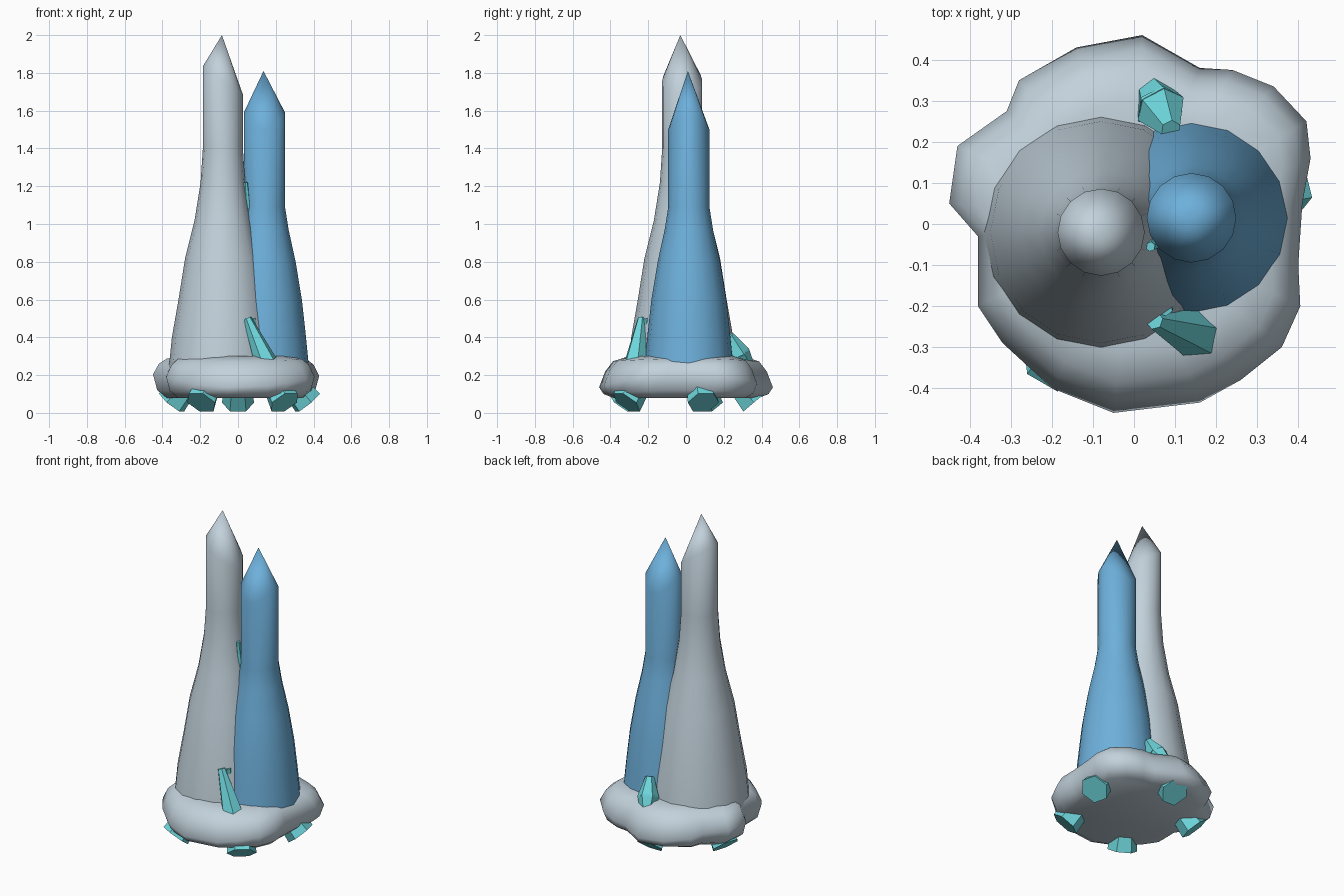
import bpy, bmesh, math
from mathutils import Vector

cube = bpy.data.objects.get("Cube")
if cube:
    bpy.data.objects.remove(cube, do_unlink=True)


def material(name, color):
    m = bpy.data.materials.new(name)
    m.use_nodes = True
    m.diffuse_color = (*color, 1)
    m.node_tree.nodes["Principled BSDF"].inputs["Base Color"].default_value = (*color, 1)
    return m


STONE = material("pale stone", (0.54, 0.64, 0.71))
BLUE = material("blue stone", (0.155, 0.434, 0.71))
TEAL = material("teal crystal", (0.155, 0.67, 0.71))


def finish(name, bm, mat, smooth=None):
    bmesh.ops.recalc_face_normals(bm, faces=bm.faces)
    mesh = bpy.data.meshes.new(name)
    bm.to_mesh(mesh)
    bm.free()
    mesh.materials.append(mat)
    obj = bpy.data.objects.new(name, mesh)
    bpy.context.collection.objects.link(obj)
    if smooth:
        bpy.ops.object.select_all(action="DESELECT")
        obj.select_set(True)
        bpy.context.view_layer.objects.active = obj
        bpy.ops.object.shade_smooth_by_angle(angle=math.radians(smooth))
    return obj


def skin(bm, rings):
    """Bridge consecutive rings of points with quads and cap both ends."""
    loops = [[bm.verts.new(p) for p in ring] for ring in rings]
    n = len(loops[0])
    for a, b in zip(loops, loops[1:]):
        for i in range(n):
            j = (i + 1) % n
            bm.faces.new((a[i], a[j], b[j], b[i]))
    bm.faces.new(loops[0][::-1])
    bm.faces.new(loops[-1])
    return loops


def spire(name, center, profile, rim, tip, mat, sides=16):
    """Flared column with an uneven rim and a pointed top."""
    cx, cy = center
    angles = [2 * math.pi * i / sides for i in range(sides)]
    rings = [[(cx + r * math.cos(a), cy + r * math.sin(a), z) for a in angles]
             for r, z in profile]
    r = profile[-1][0]
    rings.append([(cx + r * math.cos(a), cy + r * math.sin(a), rim(a)) for a in angles])
    bm = bmesh.new()
    loops = skin(bm, rings)
    bmesh.ops.poke(bm, faces=[f for f in bm.faces if set(f.verts) == set(loops[-1])])
    top = [v for v in bm.verts if all(e.other_vert(v) in loops[-1] for e in v.link_edges)][0]
    top.co = tip
    return finish(name, bm, mat, 50)


def crystal(name, start, end, r0, r1):
    """Tapered six-sided prism between two points."""
    start, end = Vector(start), Vector(end)
    turn = (end - start).to_track_quat("Z", "Y")
    rings = []
    for p, r in ((start, r0), (end, r1)):
        rings.append([p + turn @ Vector((r * math.cos(k * math.pi / 3),
                                         r * math.sin(k * math.pi / 3), 0)) for k in range(6)])
    bm = bmesh.new()
    skin(bm, rings)
    return finish(name, bm, TEAL)


# Two spires
spire("tall_spire", (-0.08, -0.02),
      [(0.29, 0.2), (0.27, 0.4), (0.235, 0.6), (0.2, 0.82), (0.15, 1.02), (0.118, 1.22), (0.106, 1.4)],
      lambda a: 1.76 - 0.075 * math.cos(a), (-0.085, -0.03, 2), STONE)
spire("short_spire", (0.14, 0.015),
      [(0.24, 0.2), (0.218, 0.42), (0.198, 0.6), (0.165, 0.8), (0.128, 0.97), (0.109, 1.09)],
      lambda a: 1.545 + 0.045 * math.cos(2 * a), (0.135, 0.01, 1.81), BLUE)

# Rugged rock base, swept from its outline
outline = [(0.41, 0.05), (0.43, 0.16), (0.42, 0.25), (0.34, 0.335), (0.24, 0.375),
           (0.16, 0.38), (0.02, 0.46), (-0.14, 0.43), (-0.28, 0.35), (-0.31, 0.275),
           (-0.43, 0.19), (-0.45, 0.05), (-0.38, -0.03), (-0.38, -0.2), (-0.32, -0.29),
           (-0.2, -0.4), (-0.05, -0.46), (0.16, -0.435), (0.26, -0.38), (0.36, -0.3),
           (0.405, -0.2), (0.4, -0.1)]
levels = [(0.84, 0.08, 0), (0.95, 0.11, 0.3), (1, 0.17, 1), (0.93, 0.24, 0.6),
          (0.84, 0.28, 0.2), (0.66, 0.3, 0), (0.4, 0.29, 0)]
rings = []
for scale, z, wave in levels:
    rings.append([(x * scale, y * scale,
                   z + wave * 0.035 * math.cos(2 * math.atan2(y, x))) for x, y in outline])
bm = bmesh.new()
skin(bm, rings)
finish("rock_base", bm, STONE, 55)

# Crystal feet poking out and down from the base
feet = {"right": (-0.37, 162), "front_right": (-0.39, -120), "front_left": (-0.4, -52),
        "left": (-0.38, 14), "back": (-0.36, 90)}
for side, (reach, degrees) in feet.items():
    a = math.radians(degrees)
    out = Vector((math.cos(a), math.sin(a), 0))
    cap = out * -reach + Vector((0, 0, 0.055))
    crystal("foot_crystal_" + side, cap - out * 0.13 + Vector((0, 0, 0.155)), cap, 0.06, 0.085)

# Crystals growing between the spires
crystal("front_crystal", (0.155, -0.27, 0.25), (0.05, -0.235, 0.5), 0.065, 0.022)
crystal("front_crystal_shard", (0.085, -0.18, 0.36), (0.075, -0.205, 0.5), 0.02, 0.02)
crystal("back_crystal", (0.03, 0.345, 0.22), (0.065, 0.28, 0.31), 0.03, 0.062)
crystal("back_crystal_top", (0.065, 0.28, 0.31), (0.09, 0.23, 0.41), 0.062, 0.025)
crystal("gap_crystal", (0.06, -0.03, 0.9), (0.04, -0.055, 1.22), 0.03, 0.012)
